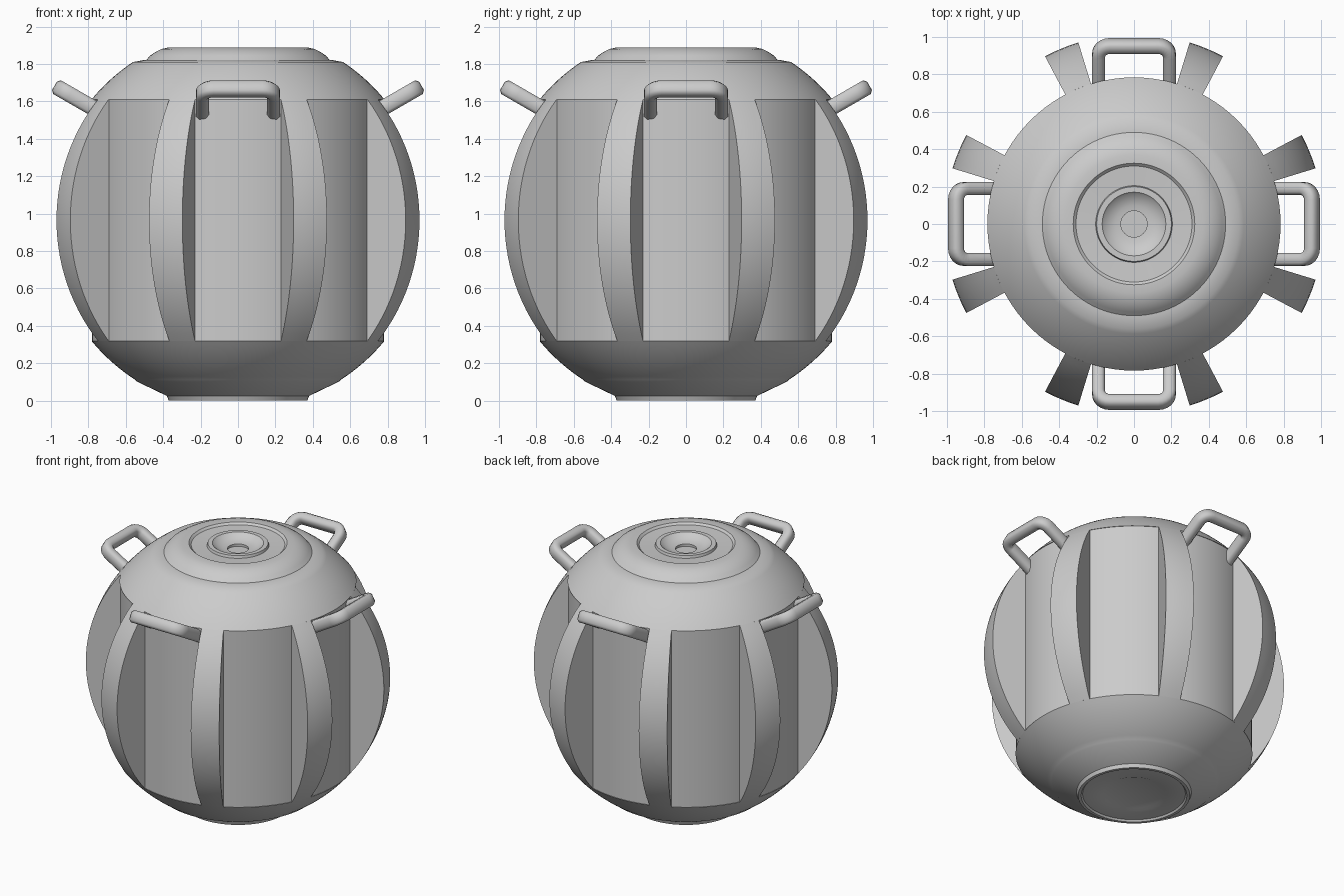
import bpy, bmesh, math
from mathutils import Vector

if "Cube" in bpy.data.objects:
    bpy.data.objects.remove(bpy.data.objects["Cube"])

R, CZ = 1.015, 0.965          # enclosing sphere
Z0, Z1 = 0.32, 1.61           # recessed band limits


def sphere_r(z):
    return math.sqrt(R * R - (z - CZ) ** 2)


def arc(za, zb, n):
    a, b = math.asin((za - CZ) / R), math.asin((zb - CZ) / R)
    return [(R * math.cos(a + (b - a) * i / n), CZ + R * math.sin(a + (b - a) * i / n))
            for i in range(n + 1)]


def finish(bm, name, angle=30):
    bmesh.ops.remove_doubles(bm, verts=bm.verts, dist=1e-5)
    bmesh.ops.recalc_face_normals(bm, faces=bm.faces)
    me = bpy.data.meshes.new(name)
    bm.to_mesh(me)
    bm.free()
    ob = bpy.data.objects.new(name, me)
    bpy.context.collection.objects.link(ob)
    bpy.ops.object.select_all(action='DESELECT')
    ob.select_set(True)
    bpy.context.view_layer.objects.active = ob
    bpy.ops.object.shade_smooth_by_angle(angle=math.radians(angle))
    return ob


def lathe(name, profile, steps=96):
    bm = bmesh.new()
    vs = [bm.verts.new((r, 0, z)) for r, z in profile]
    es = [bm.edges.new(p) for p in zip(vs, vs[1:])]
    bmesh.ops.spin(bm, geom=vs + es, axis=(0, 0, 1), cent=(0, 0, 0),
                   angle=2 * math.pi, steps=steps, use_merge=True)
    return finish(bm, name)


# Body: foot, lower bowl, recessed cylinder, upper shell, closed under the lid
foot = [(0, 0.02), (0.20, 0.02), (0.22, 0.012), (0.34, 0.012), (0.35, 0), (0.37, 0),
        (0.38, 0.025), (0.54, 0.102)]
shell = foot + arc(0.112, Z0, 10) + [(0.78, Z0), (0.78, Z1)] + arc(Z1, 1.81, 10)
lathe("body", shell + [(0.50, 1.822), (0, 1.822)])

# Lid: rounded disc with a groove, a raised ring and a central bowl
lid = [(0.50, 1.815), (0.49, 1.822), (0.47, 1.845), (0.44, 1.865), (0.41, 1.88),
       (0.37, 1.889), (0.325, 1.889), (0.31, 1.875), (0.205, 1.87), (0.20, 1.888),
       (0.17, 1.888), (0.16, 1.878), (0.13, 1.86), (0.10, 1.85), (0.07, 1.847),
       (0.07, 1.83), (0, 1.83)]
lathe("lid", lid)

# Eight vertical ribs: wedges that continue the sphere over the band
for k in range(8):
    bm = bmesh.new()
    mid, half = math.radians(22.5 + 45 * k), math.radians(5.45)
    prof = [(0.74, Z0)] + arc(Z0, Z1, 28) + [(0.74, Z1)]
    rings = []
    for j in range(5):
        a = mid - half + 2 * half * j / 4
        rings.append([bm.verts.new((r * math.cos(a), r * math.sin(a), z)) for r, z in prof])
    n = len(prof)
    for p, q in zip(rings, rings[1:]):
        for i in range(n):
            bm.faces.new((p[i], p[(i + 1) % n], q[(i + 1) % n], q[i]))
    bm.faces.new(rings[0])
    bm.faces.new(rings[-1])
    finish(bm, "rib_%d" % (k + 1))

# Four carrying handles: chamfered bar swept along a rounded U, tilted upward
tilt = math.radians(30)
U_END, HALF, CR = 0.264, 0.19, 0.06      # reach, half width, corner radius
path = [(0.0, HALF)]
for i in range(7):
    a = math.pi / 2 * (1 - i / 6)
    path.append((U_END - CR + CR * math.cos(a), HALF - CR + CR * math.sin(a)))
path += [(u, -v) for u, v in reversed(path)]
w, t, c = 0.034, 0.042, 0.016
section = [(w, t - c), (w - c, t), (c - w, t), (-w, t - c),
           (-w, c - t), (c - w, -t), (w - c, -t), (w, c - t)]
for k, side in enumerate(("right", "back", "left", "front")):
    bm = bmesh.new()
    ang = math.pi / 2 * k
    rings = []
    for i, p in enumerate(path):
        d = Vector(path[min(i + 1, len(path) - 1)]) - Vector(path[max(i - 1, 0)])
        d.normalize()
        nx, ny = -d.y, d.x
        ring = []
        for s, h in section:
            u, v = p[0] + nx * s, p[1] + ny * s
            r = 0.723 + u * math.cos(tilt) - h * math.sin(tilt)
            z = 1.535 + u * math.sin(tilt) + h * math.cos(tilt)
            ring.append(bm.verts.new((r * math.cos(ang) - v * math.sin(ang),
                                      r * math.sin(ang) + v * math.cos(ang), z)))
        rings.append(ring)
    for p, q in zip(rings, rings[1:]):
        for i in range(8):
            bm.faces.new((p[i], p[(i + 1) % 8], q[(i + 1) % 8], q[i]))
    bm.faces.new(rings[0])
    bm.faces.new(rings[-1])
    finish(bm, side + "_handle", 50)
